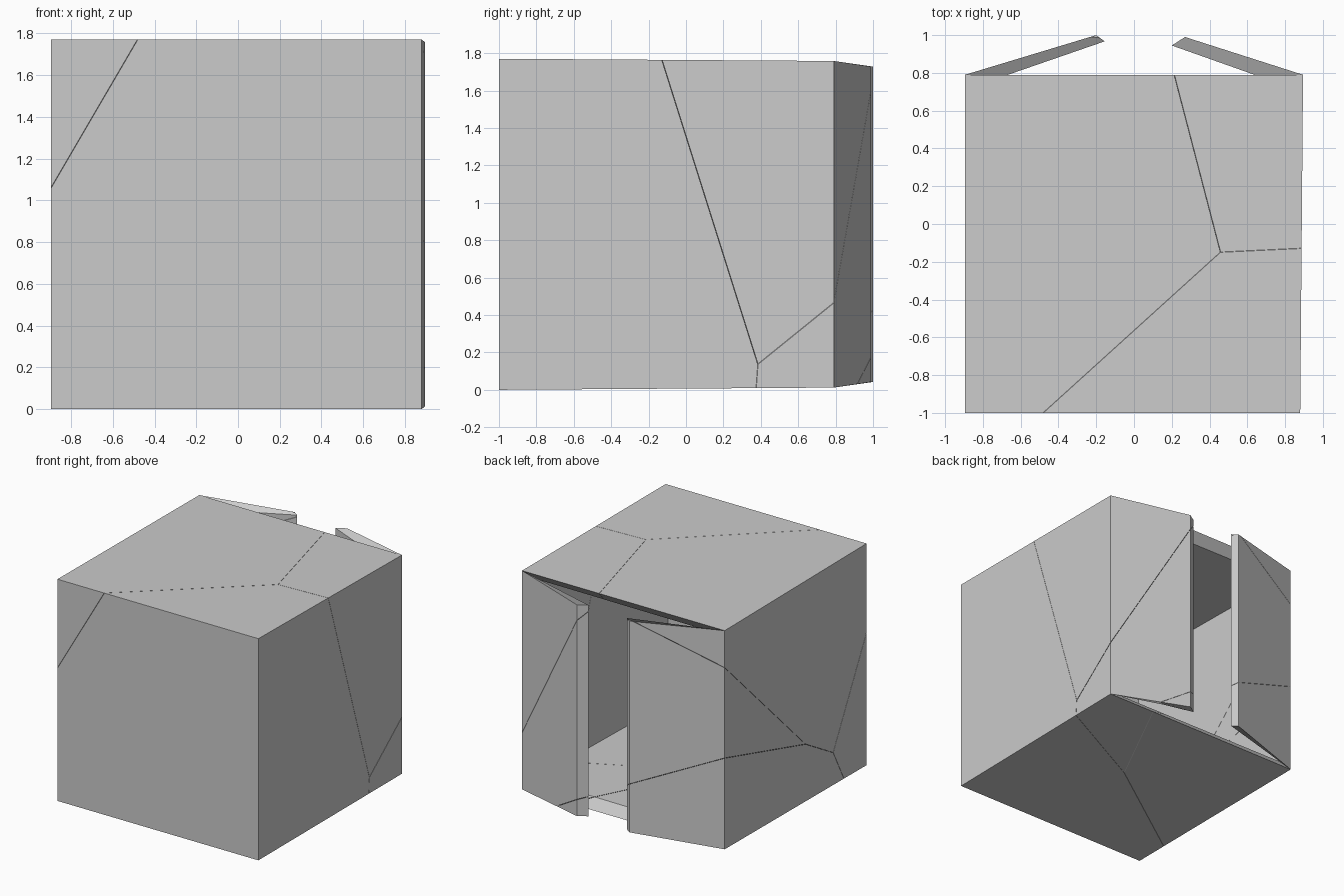
import bpy, bmesh
from mathutils import Vector

if "Cube" in bpy.data.objects:
    bpy.data.objects.remove(bpy.data.objects["Cube"])

HEIGHT = 1.77

# Plan of the shell: x, y, inset from top and bottom (left flap tip round to right flap tip)
outer_plan = [(-0.20, 1.00, 0.042), (-0.895, 0.79, 0.012), (-0.895, -1.00, 0.0),
              (0.88, -1.00, 0.0), (0.895, 0.79, 0.012), (0.27, 0.99, 0.042)]
inner_plan = [(-0.155, 0.967, 0.042), (-0.835, 0.732, 0.085), (-0.825, -0.93, 0.07),
              (0.81, -0.93, 0.07), (0.835, 0.72, 0.085), (0.20, 0.945, 0.042)]


def make_shell():
    """Hollow box open at the back with two flaps standing ajar."""
    bm = bmesh.new()

    def ring(plan, top):
        return [bm.verts.new((x, y, HEIGHT - i if top else i)) for x, y, i in plan]

    ot, ob = ring(outer_plan, True), ring(outer_plan, False)
    it, ib = ring(inner_plan, True), ring(inner_plan, False)
    # walls and flaps, outside and inside
    for top, bottom in ((ot, ob), (it, ib)):
        for k in range(5):
            bm.faces.new((top[k], top[k + 1], bottom[k + 1], bottom[k]))
    # lid, floor, opening rims and flap edges
    for o, i in ((ot, ob), (it, ib)):
        bm.faces.new(o[1:5])
        bm.faces.new(i[1:5])
    for o, i in ((ot, it), (ob, ib)):
        bm.faces.new((o[1], o[4], i[4], i[1]))
        for a, b in ((0, 1), (4, 5)):
            bm.faces.new((o[a], o[b], i[b], i[a]))
    # flap tips
    for k in (0, 5):
        bm.faces.new((ot[k], ob[k], ib[k], it[k]))
    bmesh.ops.recalc_face_normals(bm, faces=bm.faces[:])
    return bm


# Centres of the cracked pieces; the cracks lie midway between them
centres = {
    "upper_left_piece": Vector((-0.224, 0.418, 1.939)),
    "right_flap_piece": Vector((0.806, 0.685, 1.765)),
    "front_piece": Vector((0.876, -0.800, 1.297)),
    "middle_back_piece": Vector((-0.141, 1.184, 1.158)),
    "lower_back_piece": Vector((-0.699, 1.470, 0.110)),
}
GAP = 0.001

for name, centre in centres.items():
    bm = make_shell()
    for other_name, other in centres.items():
        if other_name == name:
            continue
        normal = (other - centre).normalized()
        bmesh.ops.bisect_plane(bm, geom=bm.verts[:] + bm.edges[:] + bm.faces[:],
                               dist=1e-5, plane_co=(centre + other) / 2 - normal * GAP,
                               plane_no=normal, clear_outer=True)
        rim = [e for e in bm.edges if e.is_boundary]
        if rim:
            bmesh.ops.triangle_fill(bm, edges=rim, use_beauty=True, normal=normal)
    bmesh.ops.dissolve_limit(bm, angle_limit=0.002, verts=bm.verts[:], edges=bm.edges[:])
    bmesh.ops.recalc_face_normals(bm, faces=bm.faces[:])
    mesh = bpy.data.meshes.new(name)
    bm.to_mesh(mesh)
    bm.free()
    bpy.context.collection.objects.link(bpy.data.objects.new(name, mesh))
